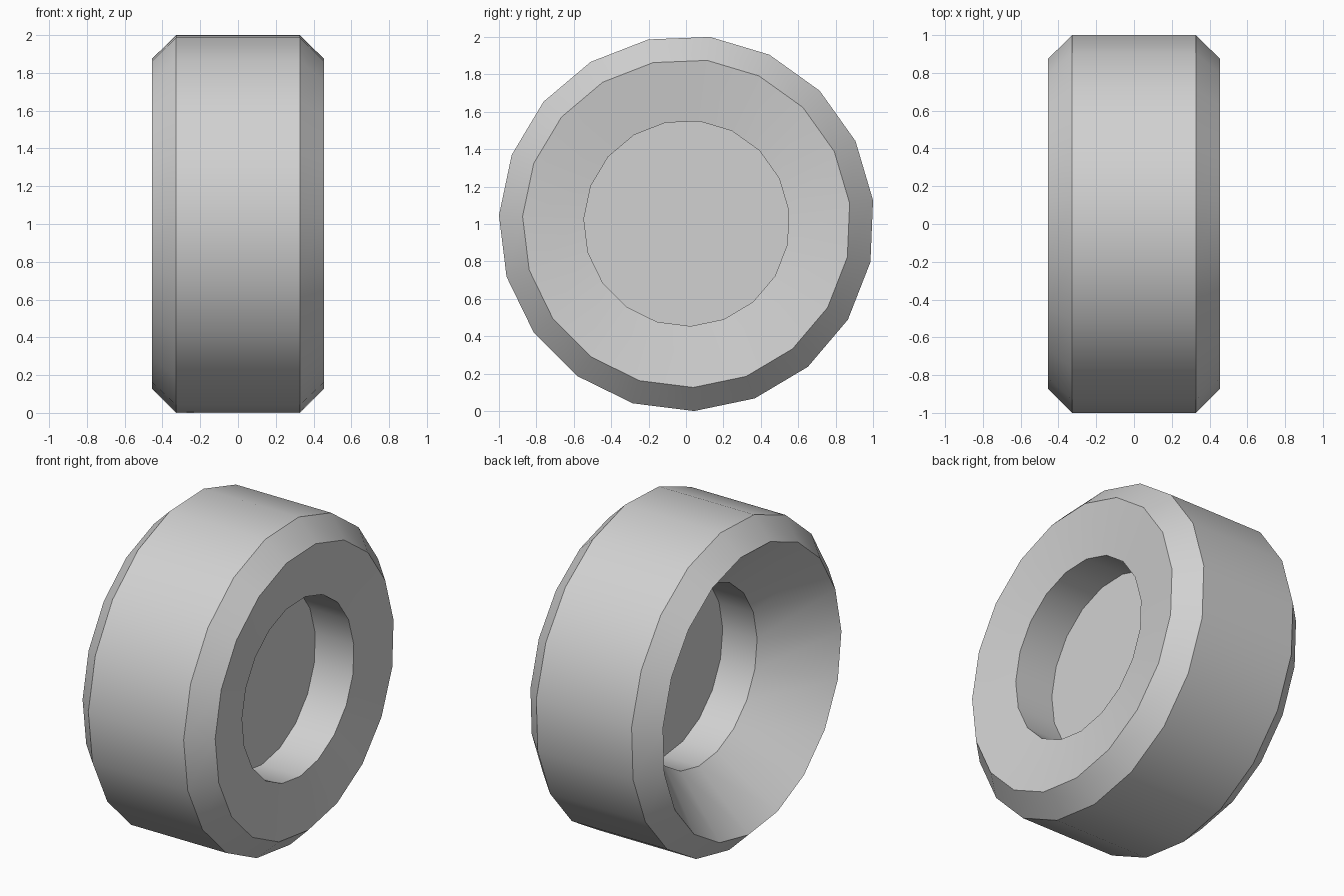
import bpy
import bmesh
import math

cube = bpy.data.objects.get("Cube")
if cube:
    bpy.data.objects.remove(cube)

SIDES = 19
START = math.radians(-87.7)   # angle of the lowest corner
CENTRE_Y, CENTRE_Z = 0.0034, 1.0035

grey = bpy.data.materials.new("light grey")
grey.use_nodes = True
colour = (0.64, 0.64, 0.64, 1)
grey.diffuse_color = colour
bsdf = next(n for n in grey.node_tree.nodes if n.type == "BSDF_PRINCIPLED")
bsdf.inputs["Base Color"].default_value = colour


def ring(bm, x, radius):
    """One polygon of corners around the axle."""
    verts = []
    for i in range(SIDES):
        a = START + i * math.tau / SIDES
        verts.append(bm.verts.new((x, CENTRE_Y + radius * math.cos(a),
                                   CENTRE_Z + radius * math.sin(a))))
    return verts


# Wheel cross-section, from the outer hub recess round the tread to the inner dish
profile = [
    (0.145, 0.55),    # outer web
    (0.41, 0.55),     # hub recess mouth
    (0.455, 0.878),   # outer sidewall
    (0.327, 1.0043),  # tread edge
    (-0.327, 1.0043),
    (-0.455, 0.878),  # inner rim
    (-0.106, 0.55),   # bottom of the dish
    (0.13, 0.55),     # inner web
]

bm = bmesh.new()
rings = [ring(bm, x, r) for x, r in profile]
for a, b in zip(rings, rings[1:]):
    for i in range(SIDES):
        j = (i + 1) % SIDES
        bm.faces.new((a[i], a[j], b[j], b[i]))

# Web discs closing the hub
bm.faces.new(rings[0])
bm.faces.new(rings[-1])
bmesh.ops.recalc_face_normals(bm, faces=bm.faces)

mesh = bpy.data.meshes.new("wheel")
bm.to_mesh(mesh)
bm.free()
mesh.materials.append(grey)
wheel = bpy.data.objects.new("wheel", mesh)
bpy.context.collection.objects.link(wheel)

# Smooth bands with crisp edges
bpy.ops.object.select_all(action="DESELECT")
wheel.select_set(True)
bpy.context.view_layer.objects.active = wheel
bpy.ops.object.shade_smooth_by_angle(angle=math.radians(30))
